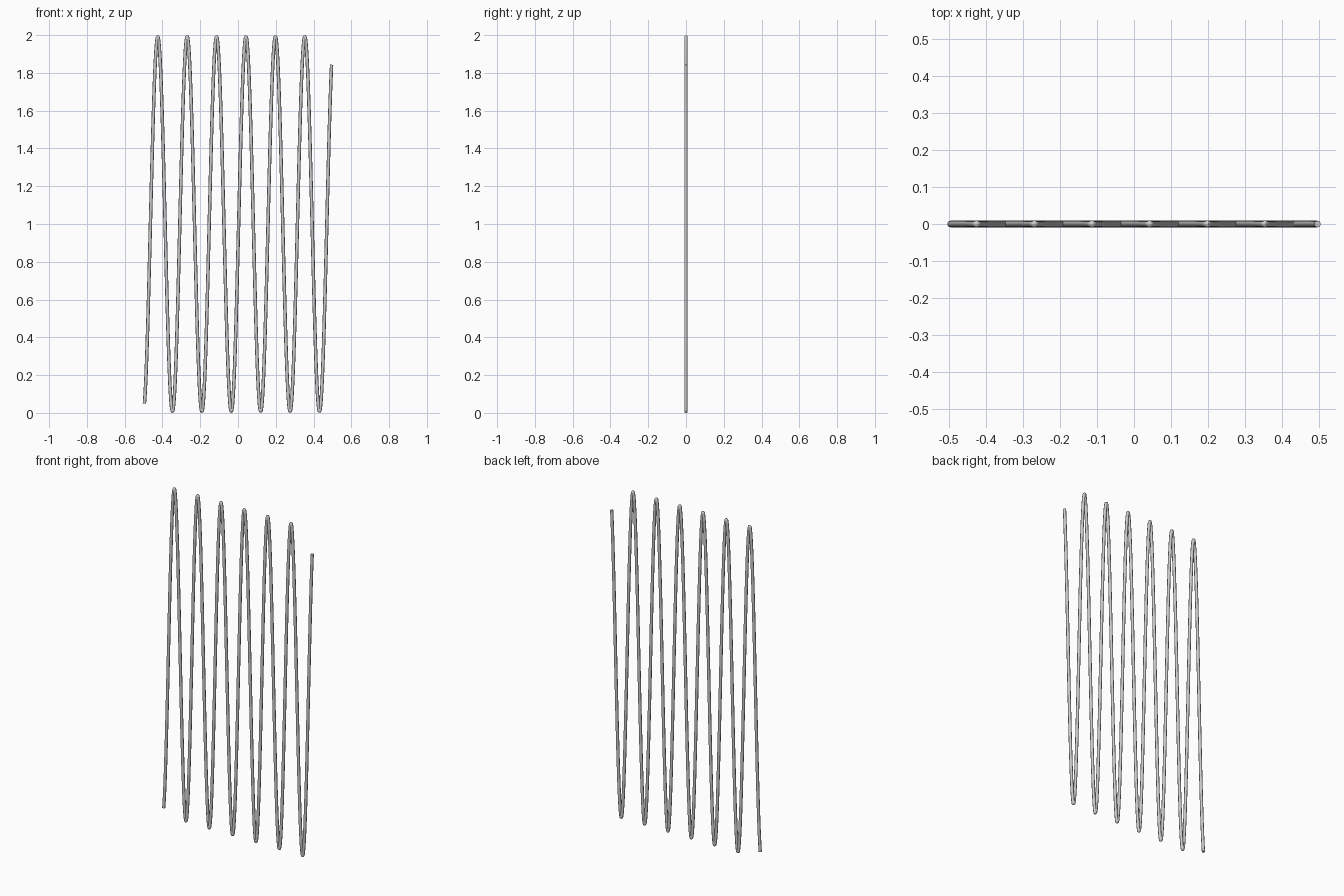
import bpy
import math

if "Cube" in bpy.data.objects:
    bpy.data.objects.remove(bpy.data.objects["Cube"])

RADIUS = 0.009
AMP = 1 - RADIUS          # wave height so the tube spans z = 0..2
STEP = AMP / 40           # x distance per radian
T0, T1, N = 5.0, 45.0, 1000

# Sine wave path, swept with a round section
curve = bpy.data.curves.new("sine_wave_tube", "CURVE")
curve.dimensions = "3D"
curve.bevel_depth = RADIUS
curve.bevel_resolution = 2
curve.use_fill_caps = True
spline = curve.splines.new("POLY")
spline.points.add(N)
for i, p in enumerate(spline.points):
    t = T0 + (T1 - T0) * i / N
    p.co = ((t - 25) * STEP, 0, 1 + AMP * math.sin(t), 1)
spline.use_smooth = True

wave = bpy.data.objects.new("sine_wave_tube", curve)
bpy.context.collection.objects.link(wave)

# Turn into a mesh with smooth sides and crisp end caps
bpy.context.view_layer.objects.active = wave
wave.select_set(True)
bpy.ops.object.convert(target="MESH")
bpy.ops.object.shade_smooth_by_angle(angle=math.radians(50))
